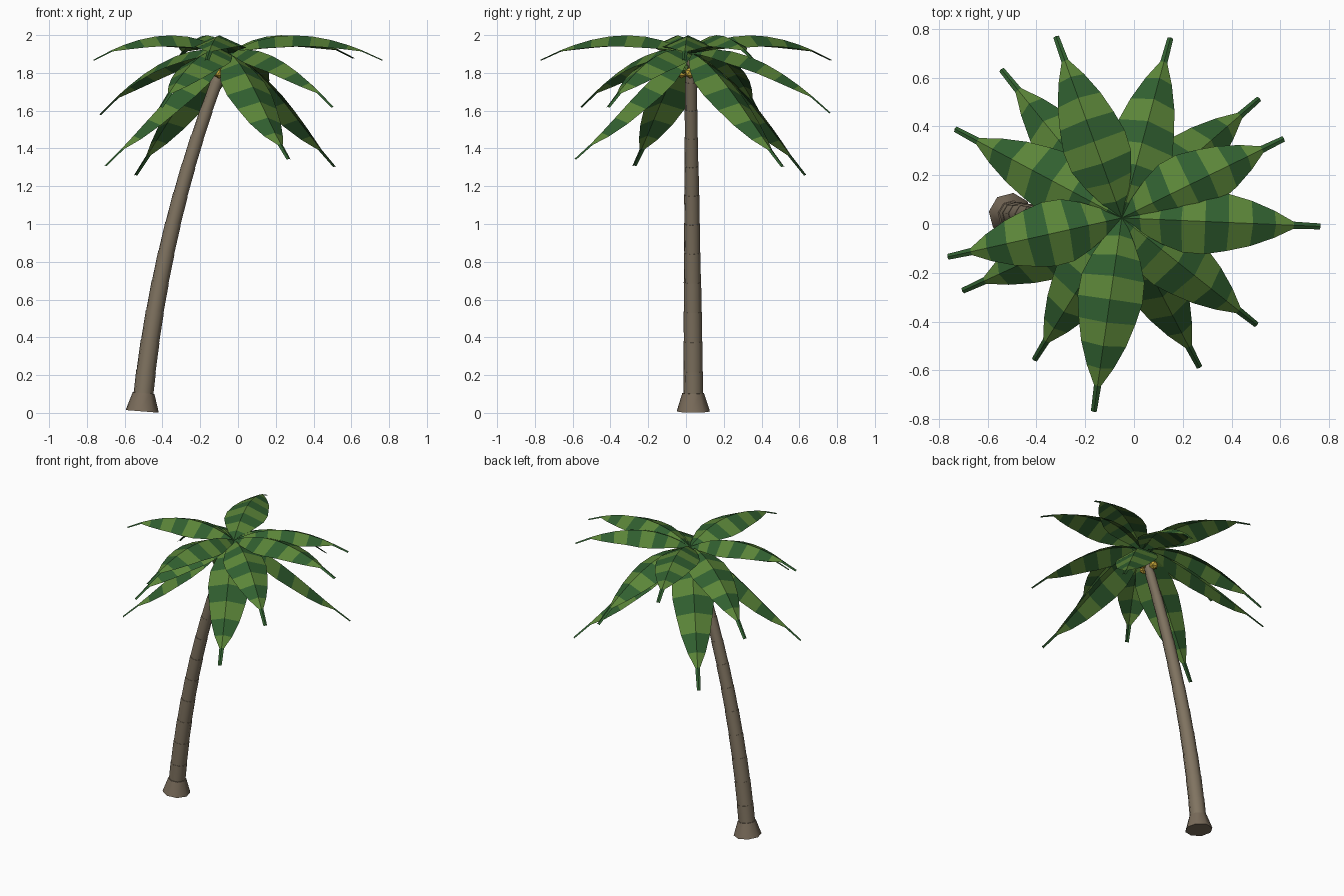
import bpy, bmesh, math
from mathutils import Vector

if "Cube" in bpy.data.objects:
    bpy.data.objects.remove(bpy.data.objects["Cube"])


def material(name, rgb):
    m = bpy.data.materials.new(name)
    m.diffuse_color = (*rgb, 1)
    m.use_nodes = True
    m.node_tree.nodes["Principled BSDF"].inputs["Base Color"].default_value = m.diffuse_color
    return m


BARK = material("bark", (0.215, 0.172, 0.118))
ROOT = material("root bark", (0.190, 0.147, 0.102))
LIGHT = material("light green", (0.105, 0.235, 0.040))
DARK = material("dark green", (0.030, 0.115, 0.029))
YELLOW = material("yellow fruit", (0.56, 0.38, 0.04))
SIDES = 8


def finish(name, bm, mats, smooth=False):
    me = bpy.data.meshes.new(name)
    bm.to_mesh(me)
    bm.free()
    for m in mats:
        me.materials.append(m)
    if smooth:
        me.shade_smooth()
        me.set_sharp_from_angle(angle=math.radians(55))
    ob = bpy.data.objects.new(name, me)
    bpy.context.collection.objects.link(ob)
    return ob


def bezier(p, t):
    u = 1 - t
    return u**3 * p[0] + 3*u*u*t * p[1] + 3*u*t*t * p[2] + t**3 * p[3]


def tube(name, rings, mat):
    """Capped tube through (centre, radius, lean) rings."""
    bm = bmesh.new()
    loops = []
    for c, r, lean in rings:
        ring = []
        for i in range(SIDES):
            a = math.radians(172) + math.tau * i / SIDES
            x, y = r * math.cos(a), r * math.sin(a)
            ring.append(bm.verts.new(c + Vector((x * math.cos(lean), y, -x * math.sin(lean)))))
        loops.append(ring)
    for a, b in zip(loops, loops[1:]):
        for i in range(SIDES):
            j = (i + 1) % SIDES
            bm.faces.new((a[i], a[j], b[j], b[i]))
    bm.faces.new(loops[0][::-1])
    bm.faces.new(loops[-1])
    return finish(name, bm, [mat], smooth=True)


# Curved trunk in stacked segments, each with a small lip
PATH = [Vector(p) for p in ((-0.505, 0.039, 0.06), (-0.44, 0.035, 0.70),
                            (-0.29, 0.028, 1.32), (-0.056, 0.025, 1.90))]
N = 12
rings = []
for k in range(N):
    for t, grow in ((k / N, 0.0), ((k + 1) / N, 0.002)):
        d = bezier(PATH, min(t + .01, 1)) - bezier(PATH, max(t - .01, 0))
        rings.append((bezier(PATH, t), 0.053 - 0.025 * t + grow, math.atan2(d.x, d.z)))
rings[-1] = (rings[-1][0], 0.017, rings[-1][2])
tube("trunk", rings, BARK)

# Flared root collar
tube("trunk_base", [(Vector((-0.507, 0.039, 0.008)), 0.089, 0.08),
                    (Vector((-0.500, 0.038, 0.105)), 0.058, 0.08)], ROOT)

# Fronds: folded blades with striped bands and a thin tip
CROWN = Vector((-0.05, 0.025, 1.905))
STATIONS = (0, .09, .19, .30, .42, .54, .66, .775, .865, 1)
WIDTHS = (.012, .058, .100, .130, .134, .117, .093, .056, .015, .012)
# arch control points for each tier: (radius fraction, height)
TIERS = {"upper": ((.33, 2.06), (.67, 2.005)),
         "middle": ((.32, 1.98), (.67, 1.82)),
         "lower": ((.30, 1.86), (.66, 1.52))}
# tip position of each frond
TIPS = {"upper": ((.765, -.01, 1.87), (.615, .35, 1.88), (-.32, .77, 1.87),
                  (-.765, -.135, 1.87), (-.165, -.77, 1.87)),
        "middle": ((.15, .765, 1.59), (-.735, .39, 1.58), (-.41, -.56, 1.62), (.505, -.415, 1.62)),
        "lower": ((.515, .515, 1.305), (-.545, .635, 1.26), (-.705, -.275, 1.31), (.27, -.59, 1.345))}


def frond(name, tip, tier):
    flat = Vector((tip[0] - CROWN.x, tip[1] - CROWN.y, 0))
    side = Vector((-flat.y, flat.x, 0)).normalized()
    pts = [CROWN] + [Vector((CROWN.x, CROWN.y, z)) + flat * f for f, z in TIERS[tier]]
    pts.append(Vector(tip))
    bm = bmesh.new()
    rows = []
    for t, w in zip(STATIONS, WIDTHS):
        c = bezier(pts, t)
        d = bezier(pts, min(t + .01, 1)) - bezier(pts, max(t - .01, 0))
        up = d.cross(side).normalized()
        rows.append([bm.verts.new(c + side * s * w - up * abs(s) * w * .45) for s in (1, 0, -1)])
    for i, (a, b) in enumerate(zip(rows, rows[1:])):
        for j in (0, 1):
            f = bm.faces.new((a[j], a[j + 1], b[j + 1], b[j]))
            f.material_index = i % 2
    for f in bm.faces:
        f.normal_update()
        if f.normal.z < 0:
            f.normal_flip()
    finish(name, bm, [DARK, LIGHT])


for tier, tips in TIPS.items():
    for n, tip in enumerate(tips):
        frond(f"{tier}_frond_{n + 1}", tip, tier)

# Small fruit cluster under the crown, yellow and green
FRUIT = ((0, YELLOW), (55, LIGHT), (110, YELLOW), (180, LIGHT), (262, YELLOW), (310, LIGHT))
for n, (deg, mat) in enumerate(FRUIT):
    a = math.radians(deg)
    bm = bmesh.new()
    bmesh.ops.create_icosphere(bm, subdivisions=1, radius=0.030)
    z = 1.800 if mat is YELLOW else 1.825
    bmesh.ops.translate(bm, verts=bm.verts, vec=(-0.095 + .045 * math.cos(a),
                                                 0.022 + .045 * math.sin(a), z))
    finish(f"fruit_{n + 1}", bm, [mat])
